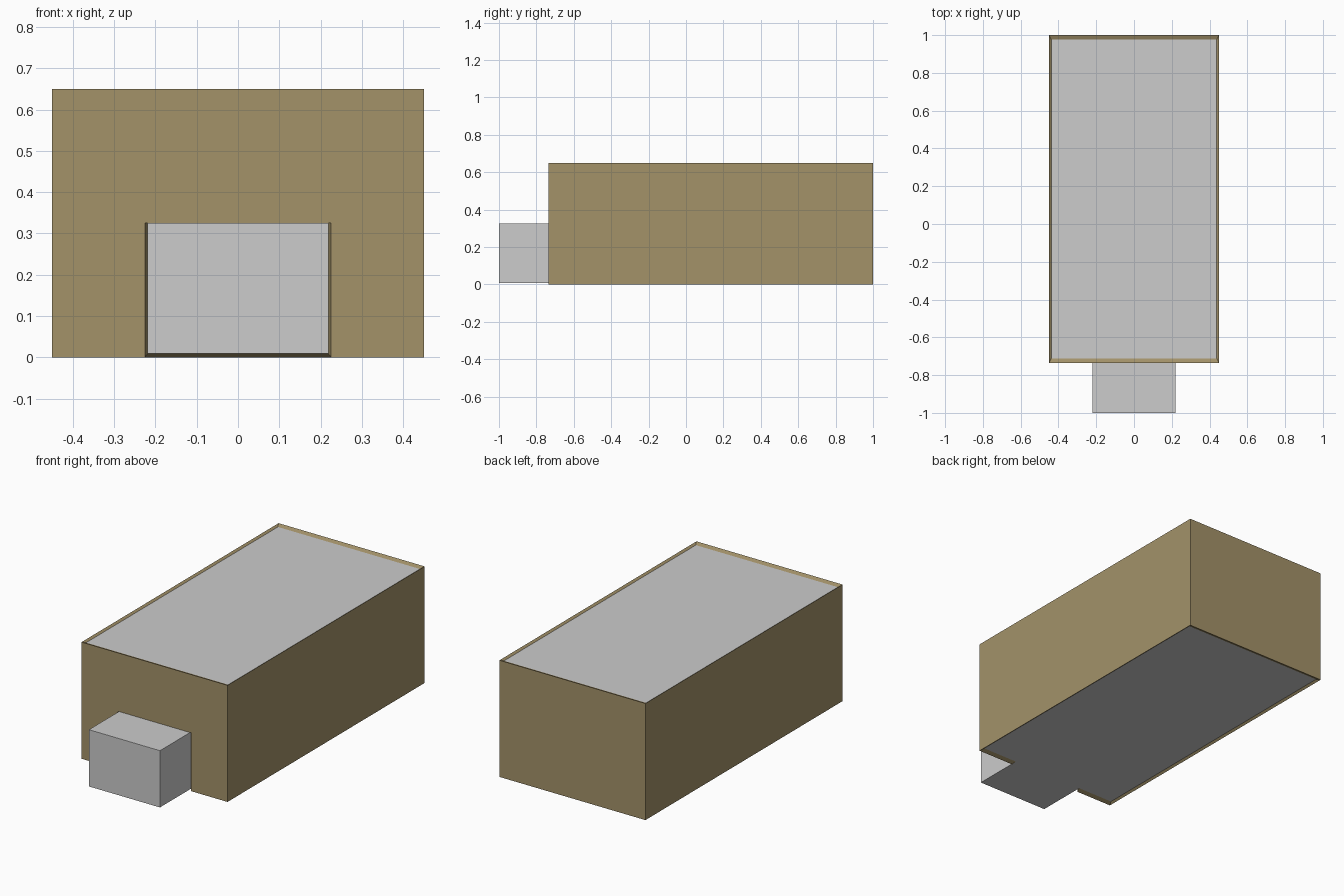
import bpy, bmesh
from mathutils import Vector

if "Cube" in bpy.data.objects:
    bpy.data.objects.remove(bpy.data.objects["Cube"])

HX, Y0, Y1, H = 0.45, -0.735, 1.0, 0.65      # outer wall extents
DX, DZ = 0.225, 0.325                         # doorway half width and height
S = 0.973                                     # inner skin is a scaled copy of the outer one
C = Vector((0, (Y0 + Y1) / 2, H / 2))


def inner(x, y, z):
    return C + (Vector((x, y, z)) - C) * S


def material(name, rgb):
    m = bpy.data.materials.new(name)
    m.diffuse_color = (*rgb, 1)
    m.use_nodes = True
    m.node_tree.nodes["Principled BSDF"].inputs["Base Color"].default_value = m.diffuse_color
    return m


def finish(bm, name, mat):
    bmesh.ops.recalc_face_normals(bm, faces=bm.faces)
    me = bpy.data.meshes.new(name)
    bm.to_mesh(me)
    bm.free()
    me.materials.append(mat)
    ob = bpy.data.objects.new(name, me)
    bpy.context.collection.objects.link(ob)


def box(name, lo, hi, mat):
    bm = bmesh.new()
    bmesh.ops.create_cube(bm, size=1)
    for v in bm.verts:
        v.co = [hi[i] if v.co[i] > 0 else lo[i] for i in range(3)]
    finish(bm, name, mat)


brown = material("tan brown", (0.367, 0.287, 0.141))
grey = material("light grey", (0.604, 0.604, 0.604))

# Walls: front sheet with doorway notch, plus back and sides
bm = bmesh.new()
front = [bm.verts.new((x, Y0, z)) for x, z in
         [(-HX, 0), (-DX, 0), (-DX, DZ), (DX, DZ), (DX, 0), (HX, 0), (HX, H), (-HX, H)]]
back = [bm.verts.new((x, Y1, z)) for x, z in [(-HX, 0), (HX, 0), (HX, H), (-HX, H)]]
bm.faces.new(front)
bm.faces.new(back[::-1])
bm.faces.new((front[5], back[1], back[2], front[6]))
bm.faces.new((back[0], front[0], front[7], back[3]))

# Inner skin scaled about the centre, joined by sloping rims
rim = [e for e in bm.edges if e.is_boundary]
outer_faces = list(bm.faces)
twin = {v: bm.verts.new(inner(*v.co)) for v in list(bm.verts)}
for f in outer_faces:
    bm.faces.new([twin[v] for v in reversed(f.verts)])
for e in rim:
    a, b = e.verts
    bm.faces.new((a, b, twin[b], twin[a]))
finish(bm, "outer_walls", brown)

# Grey core showing as roof and floor, and the entrance block
lo, hi = inner(-HX, Y0, 0), inner(HX, Y1, H)
box("roof_and_floor_core", lo, hi, grey)
box("entrance_block", (-DX * S, -1, lo.z), (DX * S, lo.y, DZ), grey)
